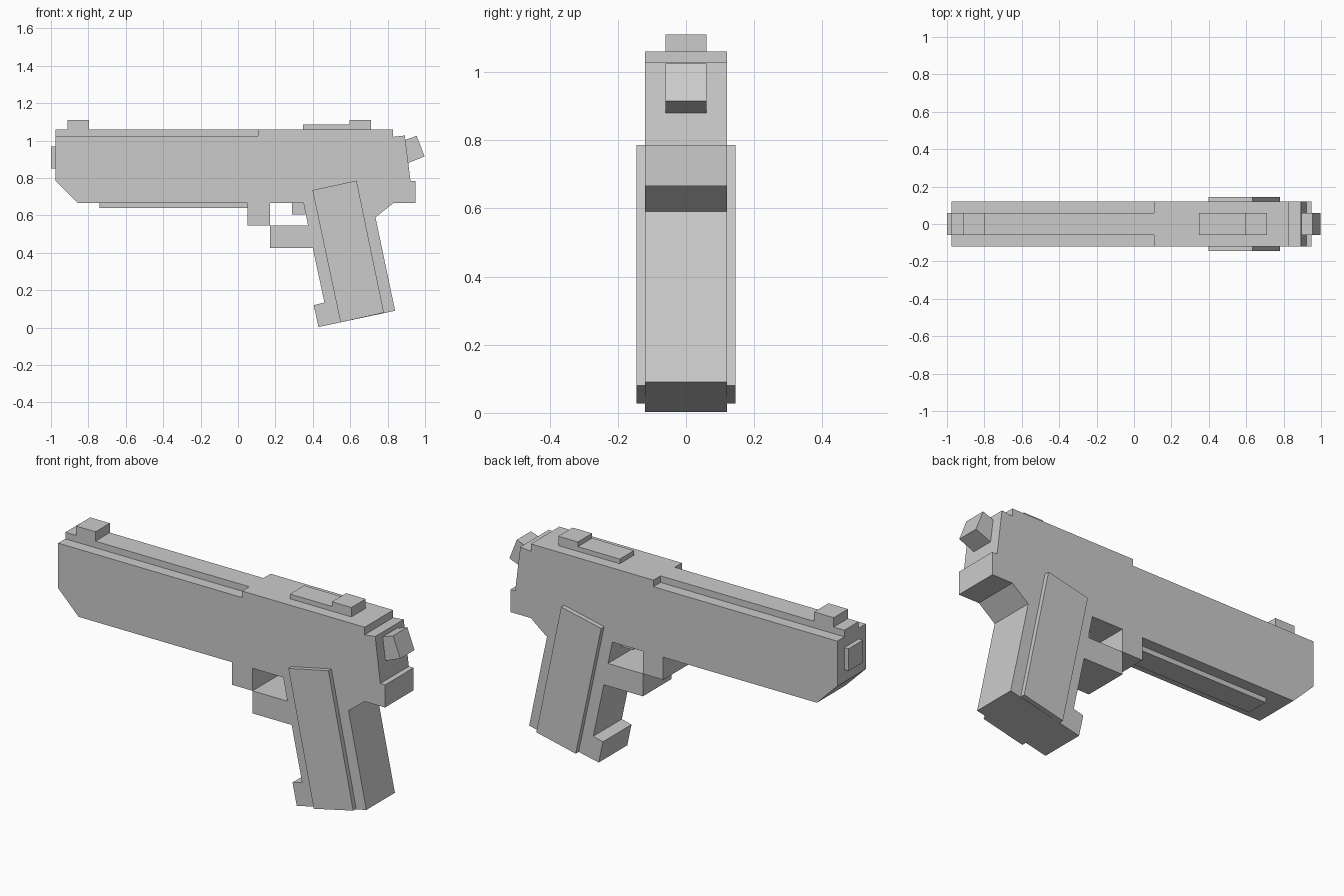
import bpy, bmesh

if "Cube" in bpy.data.objects:
    bpy.data.objects.remove(bpy.data.objects["Cube"])


def extrude(name, outline, y0, y1):
    """Extrude an (x, z) outline between two y positions."""
    bm = bmesh.new()
    face = bm.faces.new([bm.verts.new((x, y0, z)) for x, z in outline])
    ext = bmesh.ops.extrude_face_region(bm, geom=[face])
    moved = [g for g in ext["geom"] if isinstance(g, bmesh.types.BMVert)]
    bmesh.ops.translate(bm, verts=moved, vec=(0, y1 - y0, 0))
    bmesh.ops.recalc_face_normals(bm, faces=bm.faces)
    mesh = bpy.data.meshes.new(name)
    bm.to_mesh(mesh)
    bm.free()
    obj = bpy.data.objects.new(name, mesh)
    bpy.context.collection.objects.link(obj)
    return obj


def box(name, x0, x1, z0, z1, half):
    return extrude(name, [(x0, z0), (x1, z0), (x1, z1), (x0, z1)], -half, half)


W, N = 0.12, 0.06  # half widths: main body, narrow details

# Main body with chamfered nose and stepped rear
extrude("body", [
    (-0.975, 1.025), (-0.975, 0.785), (-0.855, 0.665), (0.95, 0.665),
    (0.95, 0.785), (0.922, 0.785), (0.892, 1.027), (0.83, 1.02),
    (0.83, 1.06), (0.108, 1.06), (0.108, 1.025)], -W, W)

# Narrow raised rib along the front of the top
box("top_rib", -0.975, 0.108, 1.025, 1.06, N)

# Slanted grip with the guard bar and the foot
extrude("grip", [
    (0.35, 0.665), (0.375, 0.545), (0.17, 0.545), (0.17, 0.425),
    (0.40, 0.425), (0.462, 0.134), (0.405, 0.12), (0.43, 0.003),
    (0.84, 0.09), (0.735, 0.59), (0.83, 0.665)], -W, W)
box("guard_front", 0.05, 0.17, 0.545, 0.665, W)

# Grip side panels
panel = [(0.398, 0.735), (0.634, 0.786), (0.78, 0.08), (0.548, 0.028)]
for side, s in (("front", -1), ("back", 1)):
    extrude("grip_panel_" + side, panel, s * W, s * 0.145)

# Trigger, underside rail and muzzle
box("trigger", 0.29, 0.36, 0.605, 0.665, 0.03)
box("under_rail", -0.74, 0.05, 0.64, 0.665, N)
box("muzzle", -1.0, -0.975, 0.85, 0.968, N)

# Sights
box("front_sight", -0.912, -0.797, 1.06, 1.11, N)
box("rear_sight_plate", 0.348, 0.595, 1.06, 1.085, N)
box("rear_sight", 0.595, 0.71, 1.06, 1.11, N)

# Tilted hammer
extrude("hammer", [(0.893, 1.003), (0.955, 1.025), (0.998, 0.915),
                   (0.91, 0.88)], -N, N)
